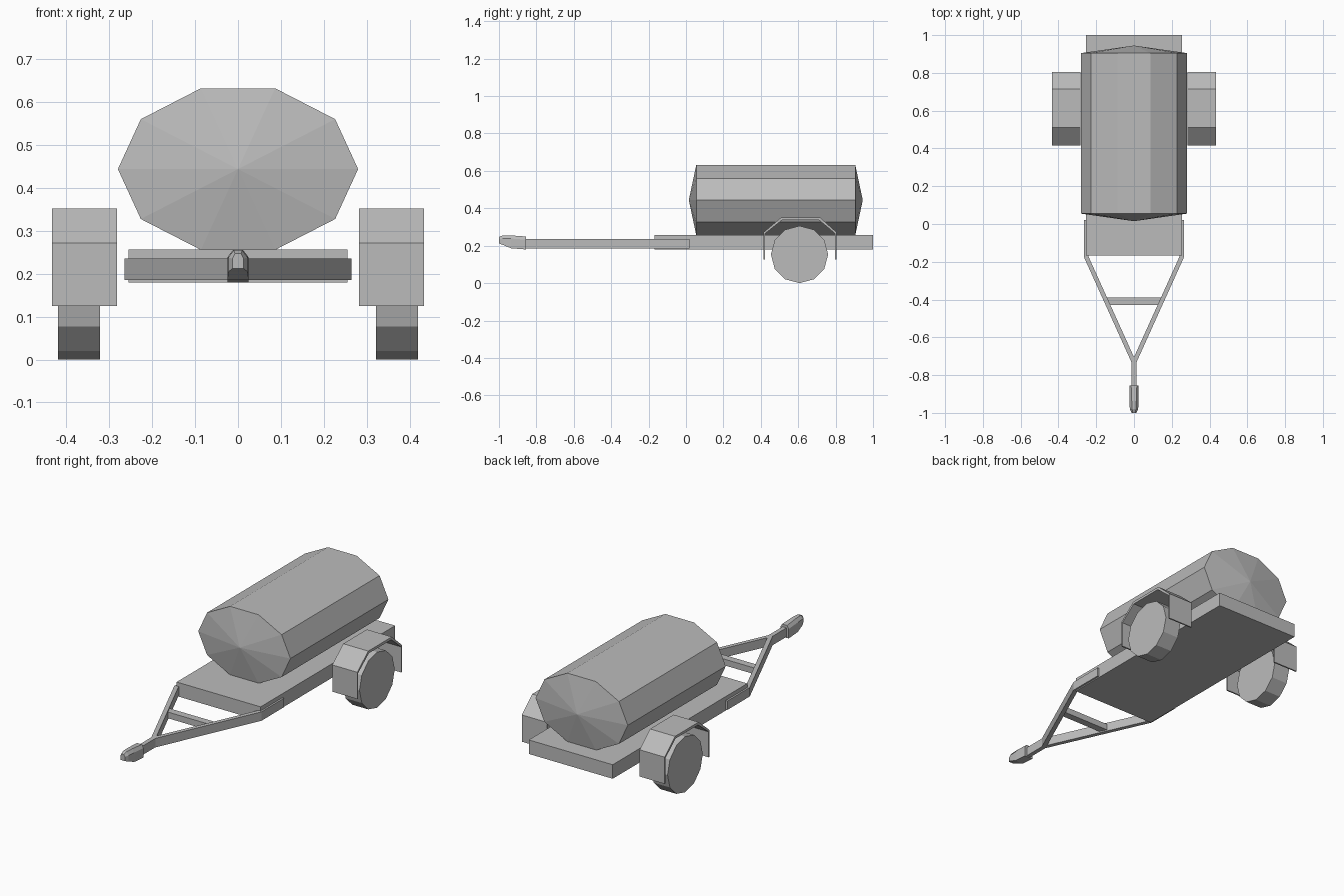
import bpy, bmesh, math
from mathutils import Vector

cube = bpy.data.objects.get("Cube")
if cube:
    bpy.data.objects.remove(cube, do_unlink=True)

grey = bpy.data.materials.new("plain grey")
grey.use_nodes = True
colour = (0.5, 0.5, 0.5, 1)
grey.diffuse_color = colour
grey.node_tree.nodes["Principled BSDF"].inputs["Base Color"].default_value = colour


def finish(name, bm):
    bmesh.ops.recalc_face_normals(bm, faces=bm.faces[:])
    mesh = bpy.data.meshes.new(name)
    bm.to_mesh(mesh)
    bm.free()
    mesh.materials.append(grey)
    obj = bpy.data.objects.new(name, mesh)
    bpy.context.collection.objects.link(obj)
    return obj


def prism(name, points, axis, lo, hi):
    """Extrude a flat outline along one axis, from lo to hi."""
    bm = bmesh.new()
    verts = []
    for p in points:
        co = list(p)
        co.insert(axis, lo)
        verts.append(bm.verts.new(co))
    face = bm.faces.new(verts)
    out = bmesh.ops.extrude_face_region(bm, geom=[face])
    step = Vector((0, 0, 0))
    step[axis] = hi - lo
    moved = [g for g in out["geom"] if isinstance(g, bmesh.types.BMVert)]
    bmesh.ops.translate(bm, verts=moved, vec=step)
    return finish(name, bm)


def box(name, x, y, z):
    return prism(name, [(x[0], y[0]), (x[1], y[0]), (x[1], y[1]), (x[0], y[1])], 2, *z)


def ring(n, r1, r2, c1, c2):
    return [(c1 + r1 * math.cos(math.tau * i / n), c2 + r2 * math.sin(math.tau * i / n))
            for i in range(n)]


# Oval ten-sided tank with shallow pointed ends
bm = bmesh.new()
outline = ring(10, 0.28, 0.198, 0, 0.444)
front, back = [[bm.verts.new((x, y, z)) for x, z in outline] for y in (0.055, 0.905)]
tips = [bm.verts.new((0, y, 0.444)) for y in (0.015, 0.945)]
for i in range(10):
    j = (i + 1) % 10
    bm.faces.new((front[i], front[j], back[j], back[i]))
    bm.faces.new((front[i], front[j], tips[0]))
    bm.faces.new((back[i], back[j], tips[1]))
finish("tank", bm)

# Flat bed and drawbar crosspiece
box("bed", (-0.255, 0.255), (-0.168, 1.0), (0.18, 0.257))
prism("drawbar_crosspiece", [(-0.145, -0.39), (0.145, -0.39), (0.127, -0.43), (-0.127, -0.43)],
      2, 0.193, 0.227)

# Mirrored parts: drawbar rails, wheels and mudguards
rail = [(0.265, 0.02), (0.265, -0.175), (0.012, -0.735), (0.012, -0.86),
        (0, -0.86), (0, -0.705), (0.242, -0.17), (0.242, 0.02)]
guard = [(0.415, 0.125), (0.415, 0.272), (0.51, 0.352), (0.715, 0.352), (0.805, 0.272),
         (0.805, 0.125), (0.797, 0.125), (0.797, 0.265), (0.71, 0.338), (0.515, 0.338),
         (0.423, 0.265), (0.423, 0.125)]
for side, s in (("left", 1), ("right", -1)):
    prism(side + "_drawbar_rail", [(s * x, y) for x, y in rail], 2, 0.186, 0.235)
    prism(side + "_wheel", ring(12, 0.153, 0.153, 0.607, 0.153), 0, s * 0.322, s * 0.42)
    prism(side + "_mudguard", guard, 0, s * 0.282, s * 0.434)

# Coupler: bevelled sections (y, bottom, shoulder, top, half width, top half width)
bm = bmesh.new()
sections = [(-1.0, 0.212, 0.235, 0.247, 0.013, 0.007),
            (-0.98, 0.205, 0.238, 0.255, 0.022, 0.01),
            (-0.935, 0.186, 0.238, 0.255, 0.025, 0.012),
            (-0.855, 0.18, 0.232, 0.249, 0.025, 0.015)]
loops = []
for y, bottom, shoulder, top, w, tw in sections:
    profile = [(-w, bottom), (w, bottom), (w, shoulder), (tw, top), (-tw, top), (-w, shoulder)]
    loops.append([bm.verts.new((x, y, z)) for x, z in profile])
for a, b in zip(loops, loops[1:]):
    for i in range(6):
        j = (i + 1) % 6
        bm.faces.new((a[i], a[j], b[j], b[i]))
bm.faces.new(loops[0])
bm.faces.new(loops[-1])
finish("coupler", bm)
